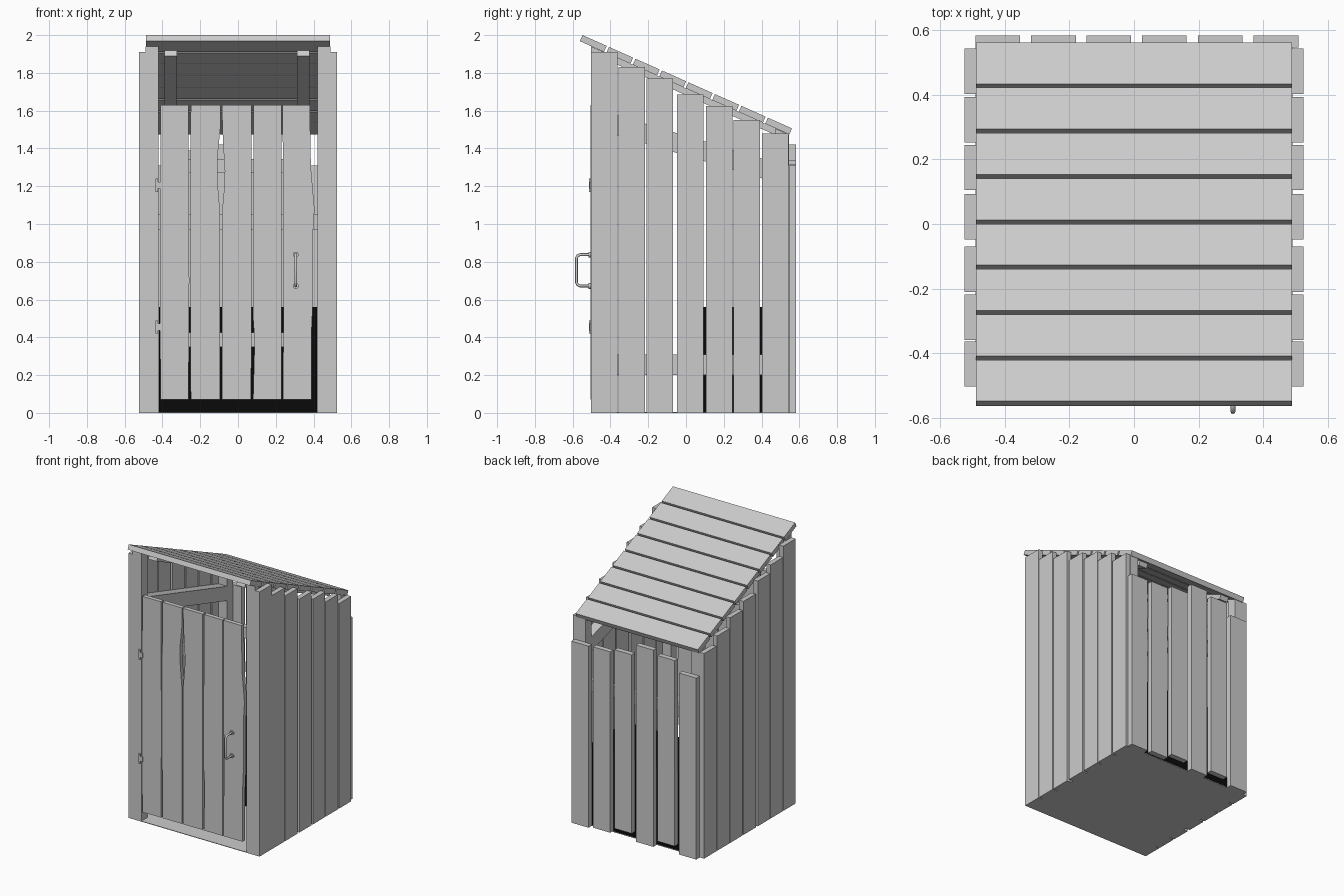
import bpy, bmesh, math
from mathutils import Vector

cube = bpy.data.objects.get("Cube")
if cube:
    bpy.data.objects.remove(cube)


def make_material(name, value):
    m = bpy.data.materials.new(name)
    m.use_nodes = True
    col = (value, value, value, 1)
    m.diffuse_color = col
    m.node_tree.nodes["Principled BSDF"].inputs["Base Color"].default_value = col
    return m


GREY = make_material("weathered grey", 0.6)
BLACK = make_material("black", 0.003)


def prism(name, outline, axis, a, b, mat=GREY):
    """Extrude a 2D outline from a to b along an axis."""
    def point(p, t):
        return {"x": (t, p[0], p[1]), "y": (p[0], t, p[1])}[axis]
    bm = bmesh.new()
    face = bm.faces.new([bm.verts.new(point(p, a)) for p in outline])
    ext = bmesh.ops.extrude_face_region(bm, geom=[face])
    moved = [v for v in ext["geom"] if isinstance(v, bmesh.types.BMVert)]
    bmesh.ops.translate(bm, verts=moved, vec=Vector(point((0, 0), b - a)))
    bmesh.ops.recalc_face_normals(bm, faces=bm.faces)
    me = bpy.data.meshes.new(name)
    bm.to_mesh(me)
    bm.free()
    me.materials.append(mat)
    ob = bpy.data.objects.new(name, me)
    bpy.context.collection.objects.link(ob)
    return ob


def box(name, x, y, z, mat=GREY):
    outline = [(x[0], z[0]), (x[1], z[0]), (x[1], z[1]), (x[0], z[1])]
    return prism(name, outline, "y", y[0], y[1], mat)


# Roof slope helpers: s runs down the slope, d goes below its surface
ANGLE = math.radians(24)
C, S = math.cos(ANGLE), math.sin(ANGLE)


def roof_point(s, d):
    return (-0.548 + s * C - d * S, 2.0 - s * S - d * C)


def roof_slab(name, s0, s1, d0, d1, x0, x1):
    outline = [roof_point(s0, d0), roof_point(s1, d0), roof_point(s1, d1), roof_point(s0, d1)]
    return prism(name, outline, "x", x0, x1)


def roof_under(y):
    return 1.967 - (y + 0.563) * S / C


# Roof planks and the two rafters beneath
PITCH = 0.1535
for i in range(8):
    roof_slab(f"roof_plank_{i + 1}", i * PITCH, i * PITCH + 0.14, 0, 0.035, -0.488, 0.488)
for side, x in (("right", -0.39), ("left", 0.312)):
    roof_slab(f"rafter_{side}", 0.12, 1.18, 0.035, 0.068, x, x + 0.067)

# Floor and bench
box("floor", (-0.49, 0.49), (-0.503, 0.545), (0, 0.004))
box("bench", (-0.419, 0.419), (0.08, 0.54), (0.004, 0.56), BLACK)

# Side walls: stepped boards, corner posts and rails
tops = [1.91, 1.83, 1.77, 1.685, 1.625, 1.55, 1.48]
starts = [-0.503, -0.358, -0.21, -0.048, 0.105, 0.252, 0.402]
for side, sg in (("left", 1), ("right", -1)):
    inner, mid, outer = 0.42 * sg, 0.489 * sg, 0.524 * sg
    for i, (y, top) in enumerate(zip(starts, tops)):
        box(f"side_board_{side}_{i + 1}", (mid, outer), (y, y + 0.14), (0, top))
    for end, y0, y1 in (("front", -0.503, -0.43), ("back", 0.475, 0.544)):
        post = [(y0, 0), (y1, 0), (y1, roof_under(y1)), (y0, roof_under(y0))]
        prism(f"{end}_post_{side}", post, "x", inner, mid)
    box(f"lower_rail_{side}", (inner, mid), (-0.43, 0.475), (0.2, 0.31))
    upper = [(-0.43, 1.49), (0.475, 1.22), (0.475, 1.325), (-0.43, 1.595)]
    prism(f"upper_rail_{side}", upper, "x", inner, mid)

# Back wall boards, uneven at both ends
back = [(-0.49, 0, 1.31), (-0.318, 0.05, 1.39), (-0.147, 0, 1.42),
        (0.025, 0.05, 1.34), (0.198, 0.01, 1.315), (0.37, 0, 1.31)]
for i, (x, z0, z1) in enumerate(back):
    box(f"back_board_{i + 1}", (x, x + 0.138), (0.545, 0.583), (z0, z1))
box("back_rail", (-0.42, 0.42), (0.505, 0.545), (0.97, 1.05))

# Door planks with worn edges: (left edge, right edge) as x, z points going up
D0, D1 = 0.072, 1.63
planks = [
    ([(-0.41, D0), (-0.414, 0.6), (-0.41, D1)], [(-0.262, D0), (-0.258, 0.7), (-0.262, D1)]),
    ([(-0.25, D0), (-0.253, 0.9), (-0.25, D1)],
     [(-0.094, D0), (-0.094, 1.05), (-0.108, 1.22), (-0.108, 1.36), (-0.094, 1.5), (-0.092, D1)]),
    ([(-0.086, D0), (-0.086, 1.05), (-0.072, 1.2), (-0.07, 1.28), (-0.08, 1.45), (-0.086, D1)],
     [(0.068, D0), (0.072, 0.38), (0.072, D1)]),
    ([(0.08, D0), (0.088, 0.38), (0.08, 0.5), (0.08, 1.1), (0.083, D1)],
     [(0.231, D0), (0.231, D1)]),
    ([(0.238, D0), (0.241, 0.55), (0.236, D1)],
     [(0.39, D0), (0.388, 0.4), (0.398, 0.62), (0.397, 0.95), (0.405, 1.08), (0.386, 1.3), (0.38, D1)]),
]
for i, (left, right) in enumerate(planks):
    prism(f"door_plank_{i + 1}", left + right[::-1], "y", -0.505, -0.475)
for name, z in (("lower", 0.35), ("upper", 1.27)):
    box(f"door_ledge_{name}", (-0.39, 0.37), (-0.475, -0.445), (z, z + 0.075))

# Hinges: pin, leaf and bracket
for name, z in (("lower", 0.455), ("upper", 1.205)):
    box(f"hinge_pin_{name}", (-0.436, -0.424), (-0.513, -0.5), (z - 0.035, z + 0.035))
    box(f"hinge_leaf_{name}", (-0.424, -0.405), (-0.511, -0.503), (z - 0.018, z + 0.018))

# Door handle: bent bar with round end plates
curve = bpy.data.curves.new("door_handle", "CURVE")
curve.dimensions = "3D"
curve.bevel_depth = 0.0075
curve.bevel_resolution = 2
curve.use_fill_caps = True
path = [(-0.5, 0.672), (-0.56, 0.672), (-0.574, 0.678), (-0.58, 0.692),
        (-0.58, 0.818), (-0.574, 0.832), (-0.56, 0.838), (-0.5, 0.838)]
spline = curve.splines.new("POLY")
spline.points.add(len(path) - 1)
for p, (y, z) in zip(spline.points, path):
    p.co = (0.306, y, z, 1)
curve.materials.append(GREY)
bpy.context.collection.objects.link(bpy.data.objects.new("door_handle", curve))
for name, z in (("lower", 0.672), ("upper", 0.838)):
    ring = [(0.306 + 0.015 * math.cos(k * math.pi / 8), z + 0.015 * math.sin(k * math.pi / 8))
            for k in range(16)]
    prism(f"handle_plate_{name}", ring, "y", -0.515, -0.503)
